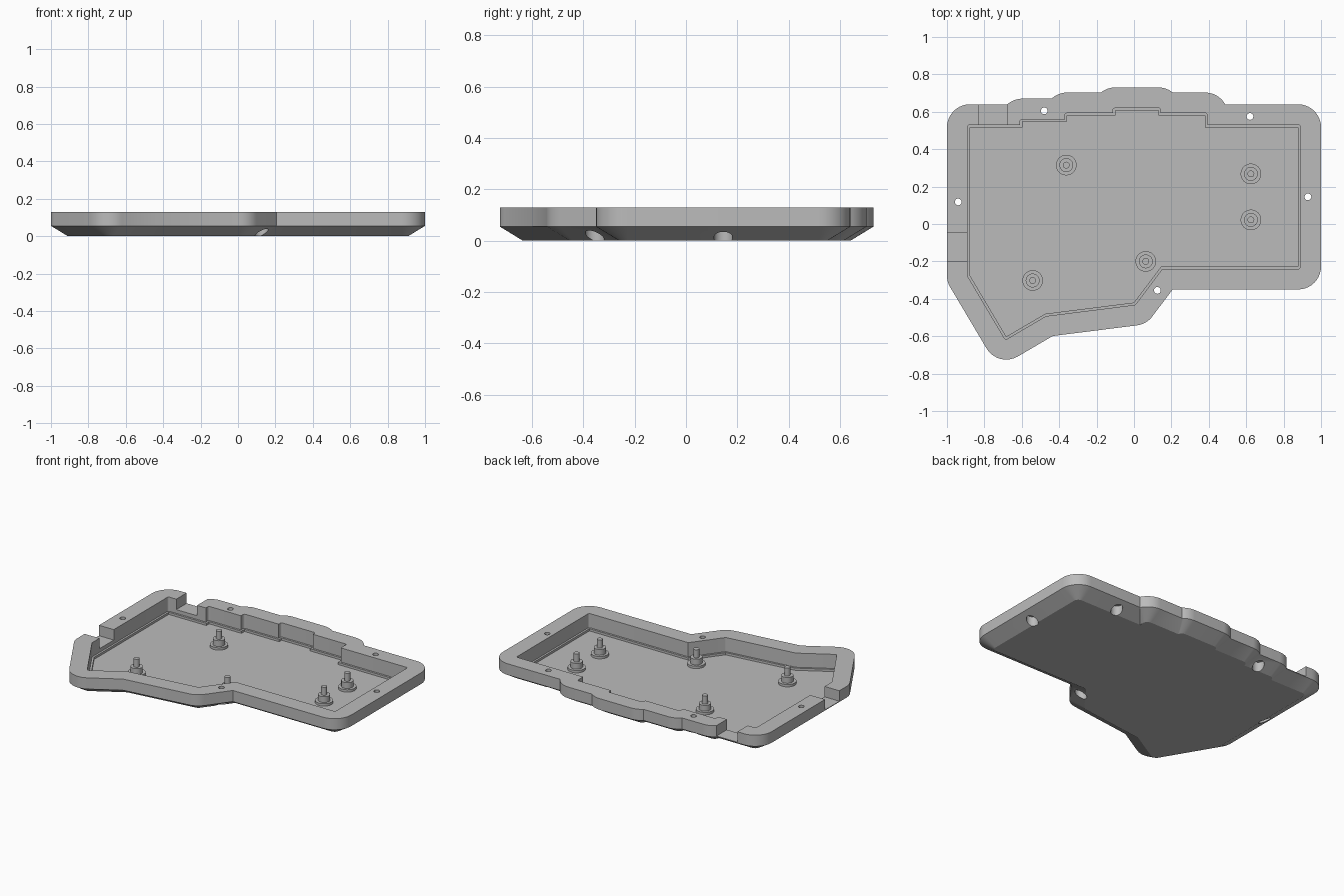
import bpy, bmesh
from math import sin, cos, asin, atan2, pi, tau
from mathutils import Vector

cube = bpy.data.objects.get("Cube")
if cube:
    bpy.data.objects.remove(cube, do_unlink=True)

grey = bpy.data.materials.new("mid grey")
grey.use_nodes = True
grey.diffuse_color = (0.5, 0.5, 0.5, 1)
grey.node_tree.nodes["Principled BSDF"].inputs["Base Color"].default_value = (0.5, 0.5, 0.5, 1)

# Floor outline, counter-clockwise; the tray wall is grown outward from it
FLOOR = [Vector(p) for p in [
    (-.877, .517), (-.877, -.275), (-.683, -.602), (-.475, -.48), (0, -.42),
    (.145, -.227), (.877, -.227), (.877, .517), (.38, .517), (.38, .58),
    (.13, .58), (.13, .607), (-.1, .607), (-.1, .58), (-.357, .58),
    (-.357, .547), (-.597, .547), (-.597, .517)]]
SHORT = 0.1      # edges below this are the small steps of the back wall
TOP = 0.13
LEDGE = 0.035
BASE = 0.02


def finish(bm, name):
    bmesh.ops.remove_doubles(bm, verts=bm.verts, dist=1e-5)
    bmesh.ops.recalc_face_normals(bm, faces=bm.faces)
    mesh = bpy.data.meshes.new(name)
    bm.to_mesh(mesh)
    bm.free()
    mesh.materials.append(grey)
    obj = bpy.data.objects.new(name, mesh)
    bpy.context.collection.objects.link(obj)
    return obj


def smooth(obj):
    bpy.ops.object.select_all(action='DESELECT')
    obj.select_set(True)
    bpy.context.view_layer.objects.active = obj
    bpy.ops.object.shade_smooth_by_angle(angle=pi / 6)


def grown(d, segments=10):
    """Floor outline offset outward by d, with round outer corners."""
    points = []
    for i, p in enumerate(FLOOR):
        before = p - FLOOR[i - 1]
        after = FLOOR[(i + 1) % len(FLOOR)] - p
        n1 = Vector((before.y, -before.x)).normalized()
        n2 = Vector((after.y, -after.x)).normalized()

        def trim(edge):
            if edge.length > SHORT or d == 0:
                return 0
            return asin(max(0, 1 - edge.length / d))

        t1, t2 = trim(before), trim(after)
        if before.cross(after) > 0:
            start = atan2(n1.y, n1.x)
            turn = (atan2(n2.y, n2.x) - start) % tau
            start, turn = start + t1, turn - t1 - t2
            for k in range(segments + 1):
                a = start + turn * k / segments
                points.append(p + d * Vector((cos(a), sin(a))))
        else:
            points.append(p + d * (n1 * cos(t1) + n2 * cos(t2)) / (1 + n1.dot(n2)))
    return points


def make_tray():
    rings = [(.033, 0), (.123, .055), (.123, TOP), (.013, TOP),
             (.013, LEDGE), (0, LEDGE), (0, BASE)]
    bm = bmesh.new()
    loops = [[bm.verts.new((p.x, p.y, z)) for p in grown(d)] for d, z in rings]
    count = len(loops[0])
    for low, high in zip(loops, loops[1:]):
        for i in range(count):
            j = (i + 1) % count
            bm.faces.new((low[i], low[j], high[j], high[i]))
    bm.faces.new(loops[0][::-1])
    bm.faces.new(loops[-1])
    return finish(bm, "tray")


def lathe(name, profile, x, y, segments=32):
    """Stacked turned solid from (radius, height) pairs."""
    bm = bmesh.new()
    loops = [[bm.verts.new((x + r * cos(tau * k / segments),
                            y + r * sin(tau * k / segments), z))
              for k in range(segments)] for r, z in profile]
    for low, high in zip(loops, loops[1:]):
        for i in range(segments):
            j = (i + 1) % segments
            bm.faces.new((low[i], low[j], high[j], high[i]))
    bm.faces.new(loops[0][::-1])
    bm.faces.new(loops[-1])
    return finish(bm, name)


def block(name, x0, x1, y0, y1, z0, z1):
    bm = bmesh.new()
    bmesh.ops.create_cube(bm, size=1)
    for v in bm.verts:
        v.co = ((x0 + x1) / 2 + v.co.x * (x1 - x0),
                (y0 + y1) / 2 + v.co.y * (y1 - y0),
                (z0 + z1) / 2 + v.co.z * (z1 - z0))
    return finish(bm, name)


def cut(target, cutter):
    cutter.hide_render = True
    mod = target.modifiers.new("cut", 'BOOLEAN')
    mod.operation = 'DIFFERENCE'
    mod.solver = 'EXACT'
    mod.object = cutter
    bpy.context.view_layer.objects.active = target
    bpy.ops.object.modifier_apply(modifier=mod.name)
    bpy.data.objects.remove(cutter, do_unlink=True)


tray = make_tray()

# Cable openings in the back wall and the right wall
cut(tray, block("back_opening", -.83, -.675, .48, .8, .06, .2))
cut(tray, block("side_opening", -1.1, -.86, -.2, -.048, .06, .2))

# Screw holes through the rim, with wide head pockets from below
for x, y in [(-.48, .605), (.62, .575), (-.94, .118), (.93, .145), (.125, -.355)]:
    cut(tray, lathe("screw_hole", [(.037, -.05), (.037, .065), (.018, .065), (.018, .2)], x, y))
smooth(tray)

# Stepped mounting posts on the floor
POST = [(.055, BASE - .005), (.055, .036), (.037, .036), (.037, .075), (.018, .075), (.018, .129)]
for n, (x, y) in enumerate([(-.362, .315), (.625, .268), (.625, .022), (.063, -.2), (-.542, -.302)]):
    smooth(lathe(f"mounting_post_{n + 1}", POST, x, y))
